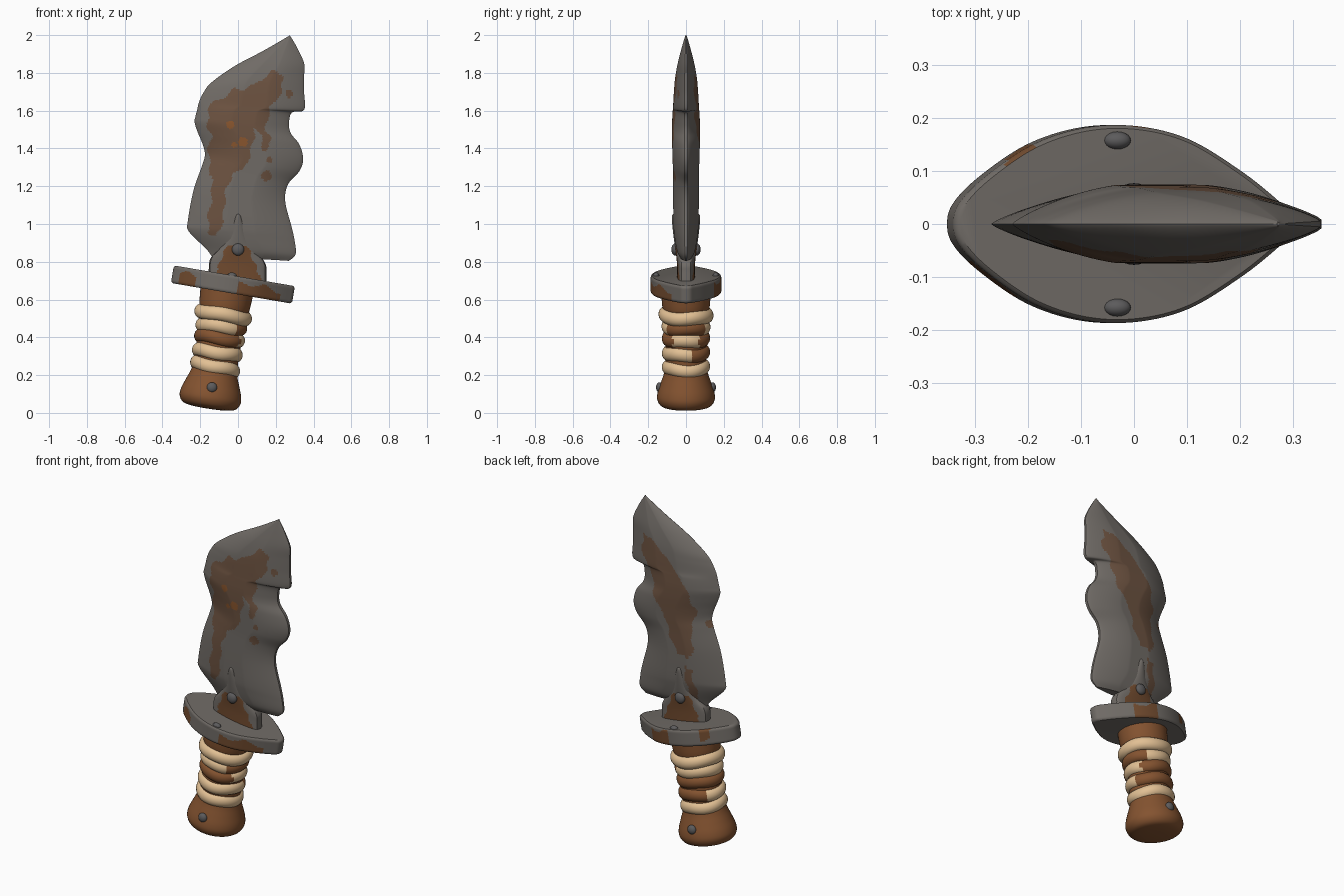
import bpy, bmesh, math
from mathutils import Matrix, Vector

if "Cube" in bpy.data.objects:
    bpy.data.objects.remove(bpy.data.objects["Cube"])

def mat(name, r, g, b):
    m = bpy.data.materials.new(name)
    lin = [((c / 255 + 0.055) / 1.055) ** 2.4 for c in (r, g, b)]
    m.diffuse_color = (*lin, 1)
    m.use_nodes = True
    m.node_tree.nodes["Principled BSDF"].inputs["Base Color"].default_value = m.diffuse_color
    return m

STEEL = mat("steel grey", 112, 107, 102)
RUST = mat("dull rust", 108, 82, 64)
ORANGE = mat("orange rust", 138, 86, 46)
BROWN_RUST = mat("brown rust", 112, 74, 46)
WOOD = mat("brown leather", 132, 83, 48)
CREAM = mat("cream cord", 226, 192, 148)
DARK = mat("dark rivet", 92, 91, 92)

def catmull(pts, n, closed=False):
    out, k = [], len(pts)
    get = lambda i: Vector(pts[i % k] if closed else pts[max(0, min(k - 1, i))])
    for i in range(k if closed else k - 1):
        a, b, c, d = (get(i + j) for j in (-1, 0, 1, 2))
        for s in range(n):
            t = s / n
            out.append(0.5 * (2 * b + (c - a) * t + (2 * a - 5 * b + 4 * c - d) * t * t
                              + (3 * b - a - 3 * c + d) * t ** 3))
    if not closed:
        out.append(get(k - 1))
    return out

def loft(name, rings, mats, rule=None, matrix=Matrix(), wrap=False, angle=35):
    """Skin a list of closed rings; rule(centre) picks the material."""
    bm = bmesh.new()
    vs = [[bm.verts.new(p) for p in r] for r in rings]
    n, m = len(rings[0]), len(rings)
    for i in range(m if wrap else m - 1):
        a, b = vs[i], vs[(i + 1) % m]
        for j in range(n):
            bm.faces.new((a[j], a[(j + 1) % n], b[(j + 1) % n], b[j]))
    if not wrap:
        bm.faces.new(vs[0])
        bm.faces.new(vs[-1])
    bmesh.ops.remove_doubles(bm, verts=bm.verts, dist=0.00005)
    bmesh.ops.recalc_face_normals(bm, faces=bm.faces)
    for f in bm.faces:
        if rule:
            f.material_index = rule(f.calc_center_median())
    me = bpy.data.meshes.new(name)
    bm.to_mesh(me)
    bm.free()
    ob = bpy.data.objects.new(name, me)
    bpy.context.collection.objects.link(ob)
    for x in mats:
        me.materials.append(x)
    ob.matrix_world = matrix
    bpy.context.view_layer.objects.active = ob
    ob.select_set(True)
    bpy.ops.object.shade_smooth_by_angle(angle=math.radians(angle))
    ob.select_set(False)
    return ob

def slab(name, rows, sub, nu, power, edge, mats, rule):
    """Two-sided plate from rows of (left x, left z, right x, right z, half thickness)."""
    rings = []
    for lx, lz, rx, rz, th in catmull(rows, sub):
        side = []
        for j in range(nu + 1):
            u = j / nu
            y = th * min(1, max(0, math.sin(math.pi * u)) ** power + edge * u)
            side.append((lx + (rx - lx) * u, y, lz + (rz - lz) * u))
        rings.append([(x, -y, z) for x, y, z in side] + side[:0:-1])
    return loft(name, rings, mats, rule)

def inside(x, z, poly):
    hit = False
    for (x1, z1), (x2, z2) in zip(poly, poly[1:] + poly[:1]):
        if (z1 > z) != (z2 > z) and x < x1 + (z - z1) * (x2 - x1) / (z2 - z1):
            hit = not hit
    return hit

def near(x, z, spots):
    return any(math.hypot(x - a, z - b) < r for a, b, r in spots)

# Rust stains on each side of the blade
FRONT = [(.18, 1.81), (.24, 1.79), (.24, 1.75), (.2, 1.64), (.17, 1.61), (.145, 1.5), (.17, 1.45), (.165, 1.39),
         (.135, 1.4), (.12, 1.48), (.09, 1.5), (.07, 1.37), (.03, 1.3), (-.03, 1.25), (-.065, 1.18), (-.075, 1.05),
         (-.11, .93), (-.15, .94), (-.16, 1.03), (-.135, 1.16), (-.16, 1.4), (-.14, 1.45), (-.16, 1.52),
         (-.16, 1.6), (-.12, 1.65), (-.02, 1.71), (.09, 1.73), (.14, 1.78)]
BACK = [(.25, 1.8), (.14, 1.74), (.04, 1.65), (-.05, 1.54), (-.1, 1.42), (-.07, 1.3), (-.09, 1.19), (-.06, 1.12),
        (0, 1.13), (.06, 1.22), (.1, 1.36), (.17, 1.44), (.2, 1.58), (.27, 1.7)]
BACK_DRIP = [(-.03, 1.07), (-.08, 1.06), (-.11, .88), (-.06, .87)]

def blade_rule(c):
    x, z = c.x, c.z
    wx, wz = x + .008 * math.sin(z * 55), z + .01 * math.sin(x * 60)
    if c.y < 0:
        if near(x, z, [(-.04, 1.525, .022), (.025, 1.435, .026), (-.02, 1.42, .014)]):
            return 2
        return int(inside(wx, wz, FRONT) or near(x, z, [(.15, 1.255, .027), (.165, 1.34, .016), (.27, 1.69, .02)]))
    return int(inside(wx, wz, BACK) or inside(wx, wz, BACK_DRIP) or near(x, z, [(-.17, 1.34, .025)]))

# Chipped blade
slab("blade", [
    (-.14, .83, .27, .805, .025), (-.17, .87, .305, .84, .045), (-.26, .96, .3, .91, .06), (-.265, 1.02, .285, .98, .066),
    (-.235, 1.18, .25, 1.12, .068), (-.19, 1.31, .265, 1.21, .068), (-.175, 1.37, .325, 1.28, .07),
    (-.19, 1.43, .345, 1.345, .072), (-.215, 1.49, .325, 1.42, .074), (-.23, 1.54, .28, 1.48, .074),
    (-.225, 1.57, .27, 1.53, .073), (-.215, 1.61, .285, 1.59, .07), (-.205, 1.65, .35, 1.605, .068),
    (-.18, 1.7, .35, 1.7, .064), (-.14, 1.75, .35, 1.78, .058), (-.02, 1.835, .35, 1.85, .045),
    (.13, 1.915, .315, 1.93, .025), (.26, 1.99, .28, 1.99, .006), (.27, 2, .271, 2, .002)],
    8, 72, .8, .12, [STEEL, RUST, ORANGE], blade_rule)

# Pointed socket that clamps the blade, rusty in the middle
def socket_rule(c):
    w = .05 + (.885 - c.z) * .4 + .006 * math.sin(c.z * 90)
    return int(c.z < .885 and -w - .01 < c.x < w and abs(c.y) > .02)

slab("blade_socket", [
    (-.155, .66, .15, .64, .047), (-.155, .76, .15, .74, .047), (-.145, .82, .145, .79, .049), (-.1, .87, .1, .86, .056),
    (-.06, .94, .062, .93, .066), (-.04, 1.0, .042, 1.0, .073), (-.02, 1.045, .022, 1.045, .074), (-.005, 1.055, .007, 1.055, .06)],
    7, 48, .25, 0, [STEEL, BROWN_RUST], socket_rule)

# Tilted leaf-shaped guard
half = [(-.26, .09), (-.17, .15), (-.07, .182), (.03, .185), (.13, .16), (.23, .1), (.3, .045)]
outline = catmull([(-.322, 0), (-.31, .04)] + half + [(.325, .018), (.325, -.018)]
                  + [(x, -y) for x, y in half[::-1]] + [(-.31, -.04)], 8, closed=True)
levels = [(-.047, .965), (-.042, .99)] + [(-.035 + .07 * i / 10, 1) for i in range(11)] + [(.042, .99), (.047, .965)]

def guard_rule(c):
    if abs(c.z) > .046:
        return 0
    wave = .012 * math.sin(c.x * 45)
    if c.y < 0:
        return int((-.28 < c.x < -.19 and c.z < .015 + wave) or (.03 < c.x < .26 and c.z < .02 - .12 * abs(c.x - .12) + wave))
    return int((.02 < c.x < .15 and c.z < .03 + wave) or (-.22 < c.x < -.17 and c.z > -.01 + wave))

G = Matrix.Translation((-.03, 0, .68)) @ Matrix.Rotation(math.radians(9.7), 4, 'Y')
loft("guard", [[(p.x * s, p.y * s, z) for p in outline] for z, s in levels], [STEEL, BROWN_RUST], guard_rule, G)

# Grip with flared pommel
H = Matrix.Translation((-.155, 0, .025)) @ Matrix.Rotation(math.radians(8.8), 4, 'Y')
prof = catmull([(-.003, .02), (0, .08), (.012, .13), (.045, .152), (.085, .15), (.135, .134), (.185, .117), (.23, .11),
                (.36, .11), (.5, .112), (.54, .125), (.65, .133)], 4)
circle = [(math.cos(a * math.tau / 48), math.sin(a * math.tau / 48)) for a in range(48)]
loft("grip", [[(r * 1.07 * c, r * s, h) for c, s in circle] for h, r in prof], [WOOD], None, H)

# Cord wraps: height, outer radius, tilt, and which faces are brown
WRAPS = [
    (.5, .146, 1.5, lambda c: 0),
    (.437, .13, -1, lambda c: int(c.x > .08)),
    (.375, .128, 1, lambda c: int(c.x < .09 or abs(c.y) > .07)),
    (.298, .128, 0, lambda c: int(c.y > .03 and c.x > -.09)),
    (.222, .128, 4, lambda c: 0)]
for i, (h, r, tilt, rule) in enumerate(WRAPS):
    rings = []
    for c, s in circle:
        ring = []
        for k in range(16):
            b = k * math.tau / 16
            q = r - .032 + .032 * math.cos(b)
            ring.append((q * c * 1.06, q * s, .038 * math.sin(b) + .004 * math.sin(3 * math.atan2(s, c) + i)))
        rings.append(ring)
    loft(f"cord_wrap_{i + 1}", rings, [CREAM, WOOD], rule,
         H @ Matrix.Translation((0, 0, h)) @ Matrix.Rotation(math.radians(tilt), 4, 'Y'), wrap=True)

# Rivets on socket, guard and pommel, mirrored front to back
def rivet(name, x, y, z, r, sx, sy, sz):
    for side, sgn in (("front", -1), ("back", 1)):
        bpy.ops.mesh.primitive_uv_sphere_add(segments=20, ring_count=12, radius=r, location=(x, sgn * y, z))
        ob = bpy.context.object
        ob.name = f"{name}_{side}"
        ob.scale = (sx, sy, sz)
        ob.data.materials.append(DARK)
        bpy.ops.object.shade_smooth()
        ob.select_set(False)

rivet("socket_rivet", 0, .058, .865, .032, 1, .6, 1)
rivet("guard_stud", -.032, .158, .725, .026, 1, .65, .7)
rivet("pommel_rivet", -.138, .14, .135, .027, 1, .7, 1)
